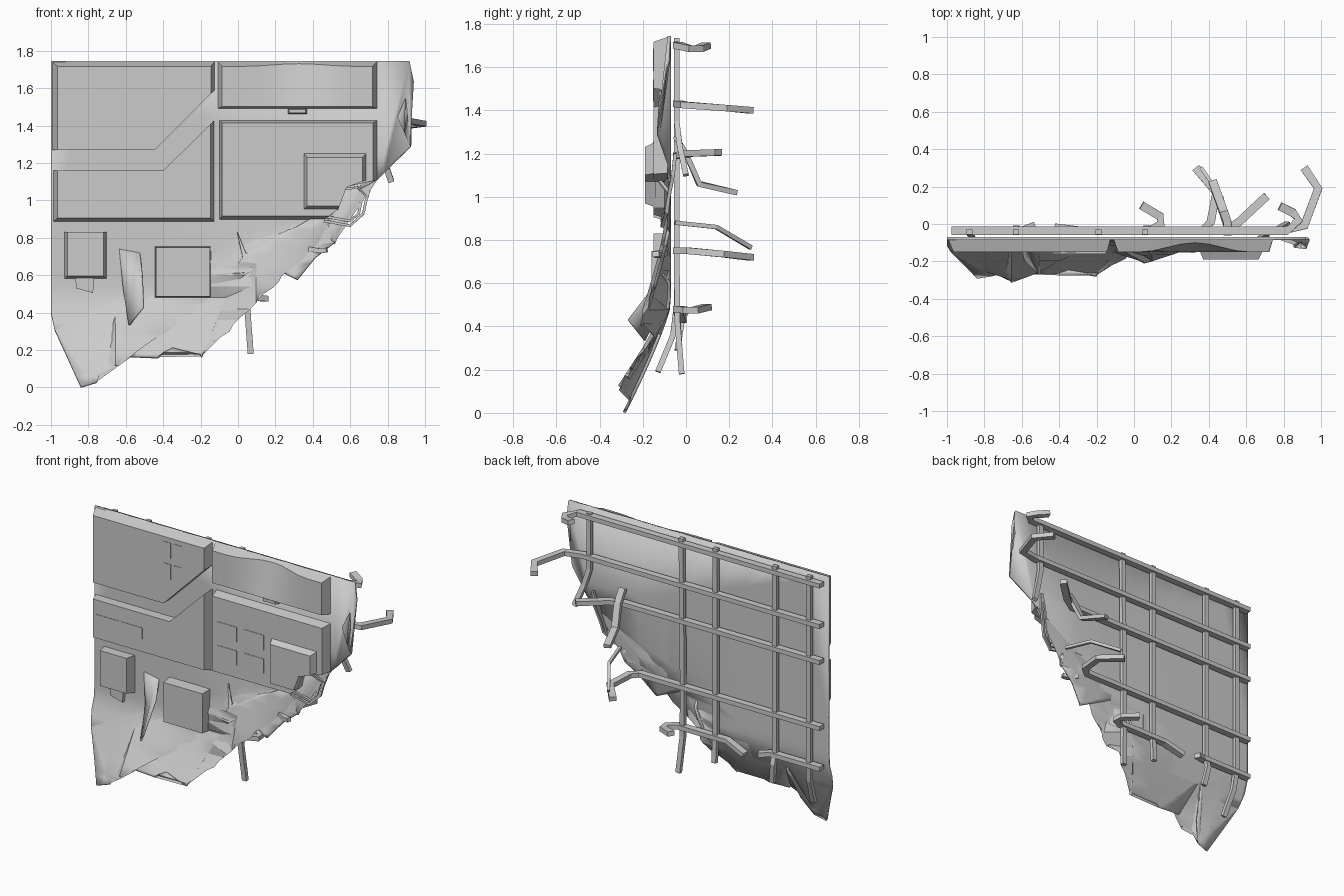
import bpy, bmesh
from math import sin, pi
from mathutils import Vector

if "Cube" in bpy.data.objects:
    bpy.data.objects.remove(bpy.data.objects["Cube"])


def finish(bm, name, smooth=False):
    bmesh.ops.recalc_face_normals(bm, faces=bm.faces)
    me = bpy.data.meshes.new(name)
    bm.to_mesh(me)
    bm.free()
    ob = bpy.data.objects.new(name, me)
    bpy.context.collection.objects.link(ob)
    if smooth:
        bpy.context.view_layer.objects.active = ob
        ob.select_set(True)
        bpy.ops.object.shade_smooth_by_angle(angle=0.5)
        ob.select_set(False)
    return ob


def cut(bm, co, no):
    bmesh.ops.bisect_plane(bm, geom=bm.verts[:] + bm.edges[:] + bm.faces[:],
                           plane_co=co, plane_no=no)


def inset(pts, d):
    """Offset each edge of an x,z outline inwards by its own distance."""
    n = len(pts)
    P = [Vector(p) for p in pts]
    area = sum(P[i].x * P[(i + 1) % n].y - P[(i + 1) % n].x * P[i].y for i in range(n))
    s = 1 if area > 0 else -1
    nrm = []
    for i in range(n):
        e = (P[(i + 1) % n] - P[i]).normalized()
        nrm.append(Vector((-e.y, e.x)) * s)
    out = []
    for i in range(n):
        a, b = nrm[i - 1], nrm[i]
        ca, cb = a.dot(P[i]) + d[i - 1], b.dot(P[i]) + d[i]
        det = a.x * b.y - a.y * b.x
        out.append(((ca * b.y - cb * a.y) / det, (a.x * cb - b.x * ca) / det))
    return out


def block(name, pts, d, y0=-0.078, y1=-0.15, dent=None):
    """Raised plate: outline at y0, inset outline at y1."""
    if not isinstance(d, (list, tuple)):
        d = [d] * len(pts)
    bm = bmesh.new()
    a = [bm.verts.new((x, y0, z)) for x, z in pts]
    b = [bm.verts.new((x, y1, z)) for x, z in inset(pts, d)]
    bm.faces.new(a)
    bm.faces.new(b)
    for i in range(len(a)):
        j = (i + 1) % len(a)
        bm.faces.new((a[i], a[j], b[j], b[i]))
    if dent:
        x0, x1, depth = dent
        for k in range(9):
            cut(bm, (x0 + (x1 - x0) * k / 8, 0, 0), (1, 0, 0))
        for v in bm.verts:
            if v.co.y < y1 + 0.01 and v.co.z > 1.6 and x0 < v.co.x < x1:
                s = sin(pi * (v.co.x - x0) / (x1 - x0)) ** 2
                v.co.y += depth * s
                v.co.z += 0.014 * s
    return finish(bm, name, bool(dent))


def rect(x0, x1, z0, z1):
    return [(x0, z1), (x1, z1), (x1, z0), (x0, z0)]


def bar(name, path, w, h, up):
    """Sweep a w x h rectangle along a path; h lies along up."""
    P, up = [Vector(p) for p in path], Vector(up)
    bm = bmesh.new()
    rings = []
    for i, p in enumerate(P):
        t = (P[min(i + 1, len(P) - 1)] - P[max(i - 1, 0)]).normalized()
        s = t.cross(up).normalized() * w / 2
        u = s.cross(t).normalized() * h / 2
        rings.append([bm.verts.new(p + q) for q in (s + u, s - u, -s - u, u - s)])
    for r, q in zip(rings, rings[1:]):
        for k in range(4):
            bm.faces.new((r[k], r[(k + 1) % 4], q[(k + 1) % 4], q[k]))
    bm.faces.new(rings[0])
    bm.faces.new(rings[-1])
    return finish(bm, name)


# Torn hull sheet: outline, grid cuts, then bent flaps
outline = [(-1, 1.745), (.917, 1.745), (.94, 1.635), (.853, 1.445), (.92, 1.29), (.745, 1.11),
           (.65, 1.08), (.57, 1.07), (.54, .96), (.48, .905), (.537, .834), (.516, .775),
           (.414, .695), (.318, .578), (.045, .71), (-.005, .83), (.025, .69), (-.06, .48),
           (-.195, .166), (-.35, .205), (-.43, .163), (-.585, .17), (-.65, .39), (-.70, .15),
           (-.757, .03), (-.84, .005), (-.98, .31), (-1, .4)]


def sheet_y(x, z):
    y = -0.085
    if x > 0:
        if z < .88:
            y -= .07 * ((.88 - z) / .3) ** 1.3
    elif z < .5:
        y -= .21 * ((.5 - z) / .5) ** 1.2 if x < -.65 else .19 * ((.5 - z) / .34) ** 1.2
    if x > .78 and z < 1.5:
        y -= .05 * (x - .78) / .14
    return y


bm = bmesh.new()
f = bm.faces.new([bm.verts.new((x, 0, z)) for x, z in outline])
bmesh.ops.triangulate(bm, faces=[f])
for i in range(1, 15):
    cut(bm, (0, 0, .06 * i), (0, 0, 1))
for x in (-.8, -.65, -.4, -.2, .1, .2, .3, .4, .78):
    cut(bm, (x, 0, 0), (1, 0, 0))
for v in bm.verts:
    v.co.y = sheet_y(v.co.x, v.co.z)
sheet = finish(bm, "hull_sheet", True)
sol = sheet.modifiers.new("thickness", 'SOLIDIFY')
sol.thickness = 0.015
sol.offset = -1 if sheet.data.polygons[0].normal.y < 0 else 1

# Raised armour plates
block("plate_upper_left", [(-.995, 1.742), (-.125, 1.742), (-.125, 1.59), (-.445, 1.27), (-.995, 1.27)],
      [.025, .02, 0, 0, .03])
block("plate_lower_left", [(-.99, 1.16), (-.40, 1.16), (-.125, 1.43), (-.125, .885), (-.99, .885)],
      [0, 0, .022, .02, .025])
block("plate_upper_right", [(-.11, 1.742), (.745, 1.742), (.745, 1.49), (-.11, 1.49)],
      [.025, .025, .012, .025], dent=(.03, .62, .05))
block("plate_tab", rect(.265, .37, 1.46, 1.495), .008, y1=-.125)
block("plate_lower_right", [(-.10, 1.43), (.745, 1.43), (.745, 1.11), (.57, 1.07), (.53, .95),
                            (.46, .895), (-.10, .895)], [.015, .022, 0, 0, 0, .022, .015])
block("hatch_box", [(.35, 1.255), (.69, 1.255), (.69, 1.11), (.58, 1.07), (.535, .95), (.35, .95)],
      [.025, .025, 0, 0, .02, .02], y0=-.14, y1=-.19)
block("wedge_block", rect(-.93, -.70, .58, .83), [0, .018, .015, .018])
block("wedge_tab", [(-.87, .585), (-.77, .585), (-.775, .505), (-.865, .53)], 0, y1=-.11)
block("square_block", rect(-.445, -.145, .48, .755), .006, y1=-.16)

# Shallow window panels
wins = [(x, x + .055, z, z + .103) for x in (-.445, -.365) for z in (1.44, 1.583)]
wins += [(-.94, -.775, .99, 1.065), (-.76, -.6, .99, 1.065)]
wins += [(x, x + .142, z, z + .098) for x in (-.045, .153) for z in (1.0, 1.158)]
for w in wins:
    block("window_panel", rect(*w), 0, y0=-.14, y1=-.153)

# Torn leaf folded forward out of the sheet
bm = bmesh.new()
L = [bm.verts.new(p) for p in ((-.635, -.085, .74), (-.615, -.10, .53), (-.585, -.195, .335),
                               (-.51, -.27, .43), (-.515, -.14, .60), (-.525, -.09, .72), (-.57, -.11, .56))]
for i in range(6):
    bm.faces.new((L[i], L[(i + 1) % 6], L[6]))
leaf = finish(bm, "torn_leaf", True)
leaf.modifiers.new("thickness", 'SOLIDIFY').thickness = 0.01

# Horizontal stringers with bent broken ends
Y = -.037
stringers = [
    [(-.975, Y, 1.70), (.82, Y, 1.70), (.88, .02, 1.685), (.85, .06, 1.685), (.78, .095, 1.70)],
    [(-.975, Y, 1.43), (.78, Y, 1.43), (.91, -.01, 1.425), (.985, .19, 1.41), (.91, .3, 1.40)],
    [(-.975, Y, 1.19), (.48, Y, 1.19), (.56, .01, 1.20), (.71, .15, 1.205)],
    [(-.975, Y, .75), (.36, Y, .75), (.41, .01, .75), (.44, .17, .735), (.33, .3, .72)],
    [(-.975, Y, .48), (-.6, Y, .48), (-.53, -.01, .465)],
    [(-.42, -.02, .43), (-.28, Y, .48), (.08, Y, .48), (.145, .0, .475), (.14, .04, .475), (.04, .1, .49)]]
for s in stringers:
    bar("stringer", s, .045, .03, (0, 0, 1))

# Vertical ribs
V = -.043
ribs = [
    [(-.88, V, 1.735), (-.88, V, .5), (-.87, -.06, .36), (-.85, -.13, .19)],
    [(-.63, V, 1.735), (-.63, V, .5), (-.63, -.02, .42), (-.61, -.04, .29)],
    [(-.19, V, 1.735), (-.19, V, .5), (-.19, -.03, .31)],
    [(.06, V, 1.735), (.05, V, .75), (.05, -.04, .42), (.068, -.02, .18)],
    [(.74, V, 1.72), (.74, V, 1.35), (.77, -.03, 1.24), (.82, 0, 1.10)]]
for r in ribs:
    bar("rib", r, .026, .032, (1, 0, 0))

# Loose bent struts around the hole
bar("bent_strut", [(.5, -.05, 1.28), (.5, .0, 1.2), (.48, .06, 1.06), (.42, .23, 1.02)], .025, .045, (1, 0, 0))
bar("bent_strut", [(.52, -.05, .88), (.47, .14, .86), (.36, .3, .765)], .018, .02, (0, 0, 1))
for off in (0, .025):
    bar("torn_wire", [(.72, -.05, 1.2), (.715 - off, -.06, 1.1), (.685 - off, -.08, 1.0),
                      (.67 - off, -.09, .93), (.60, -.11, .865 + off), (.46, -.1, .89 + off)],
        .014, .016, (0, 1, 0))
bar("torn_wire", [(.57, -.10, 1.06), (.64, -.12, 1.07), (.69, -.08, 1.02)], .012, .014, (0, 1, 0))
bar("torn_scrap", [(.38, -.1, .74), (.44, -.13, .73), (.475, -.14, .735)], .025, .03, (0, 1, 0))
